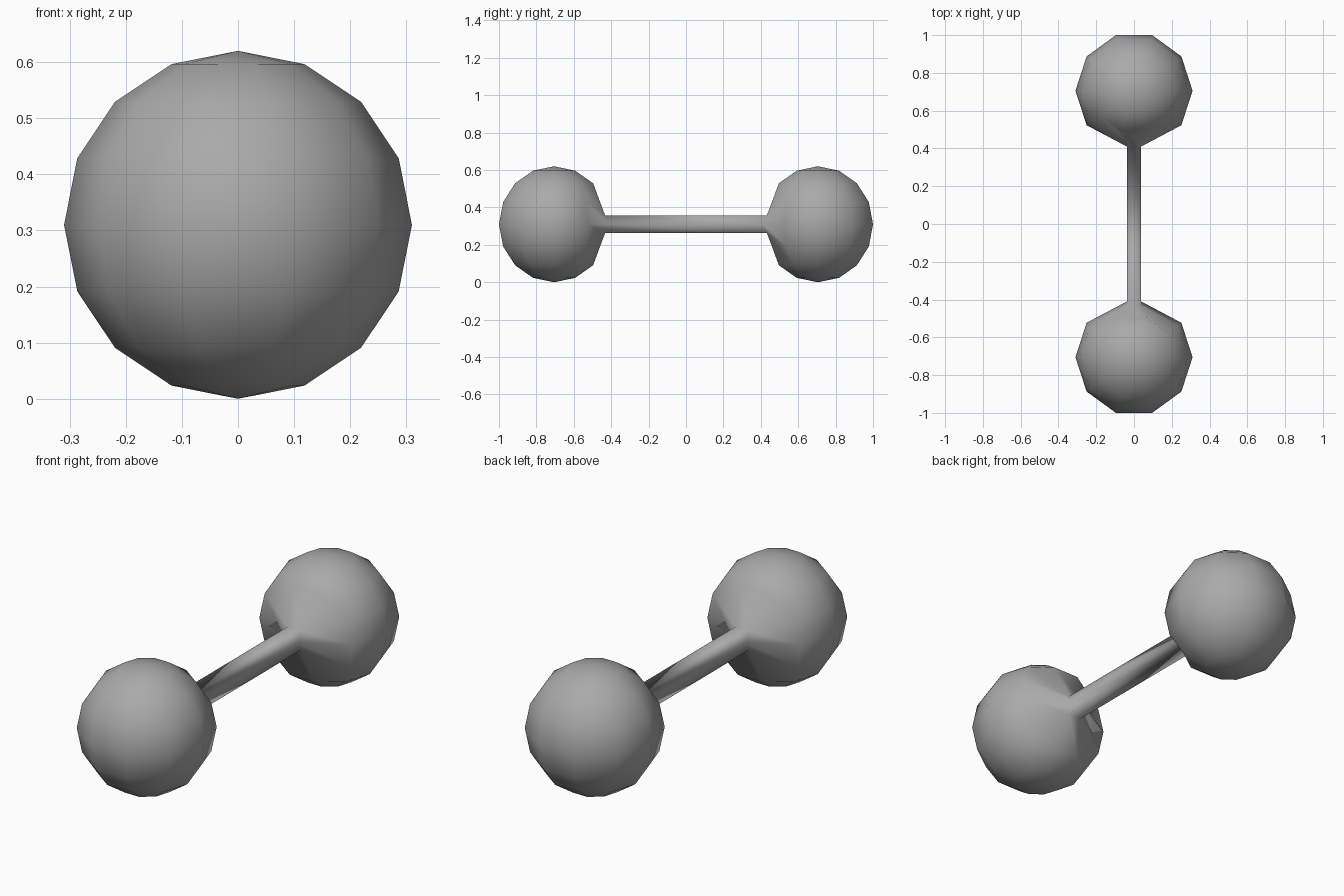
import bpy
import bmesh
import math
from mathutils import Matrix, Vector

cube = bpy.data.objects.get("Cube")
if cube:
    bpy.data.objects.remove(cube, do_unlink=True)

RADIUS = 0.31
CENTRE = 1 - RADIUS * math.cos(math.radians(18))
PINCH = 0.4

grey = bpy.data.materials.new("mid_grey")
grey.use_nodes = True
grey.diffuse_color = (0.4, 0.4, 0.4, 1)
grey.node_tree.nodes["Principled BSDF"].inputs["Base Color"].default_value = (0.4, 0.4, 0.4, 1)

bm = bmesh.new()


def add_ball(side):
    """Ten-sided ball whose two inner faces are pinched into an open socket."""
    verts = bmesh.ops.create_uvsphere(bm, u_segments=10, v_segments=8, radius=RADIUS)["verts"]
    # Put a meridian on the x axis so that a flat panel faces the bar
    rim = next(v for v in verts if abs(v.co.z) < 1e-4)
    turn = -math.atan2(rim.co.y, rim.co.x)
    bmesh.ops.rotate(bm, verts=verts, cent=(0, 0, 0), matrix=Matrix.Rotation(turn, 3, 'Z'))
    faces = {f for v in verts for f in v.link_faces}
    inner = [f for f in faces
             if abs(f.calc_center_median().x) < 0.01
             and abs(f.calc_center_median().z) < RADIUS * 0.3
             and f.calc_center_median().y * side < 0]
    socket = {v for f in inner for v in f.verts}
    for v in socket:
        v.co.x *= PINCH
        v.co.z *= PINCH
    bmesh.ops.delete(bm, geom=inner, context='FACES')
    bmesh.ops.translate(bm, verts=verts, vec=Vector((0, side * CENTRE, RADIUS)))


# Balls at the front and back
for side in (-1, 1):
    add_ball(side)

# Six-sided bar joining the two sockets
open_edges = [e for e in bm.edges if e.is_boundary]
bmesh.ops.bridge_loops(bm, edges=open_edges)
bmesh.ops.recalc_face_normals(bm, faces=bm.faces[:])
for face in bm.faces:
    face.smooth = True

mesh = bpy.data.meshes.new("dumbbell")
bm.to_mesh(mesh)
bm.free()
mesh.materials.append(grey)
dumbbell = bpy.data.objects.new("dumbbell", mesh)
bpy.context.collection.objects.link(dumbbell)
